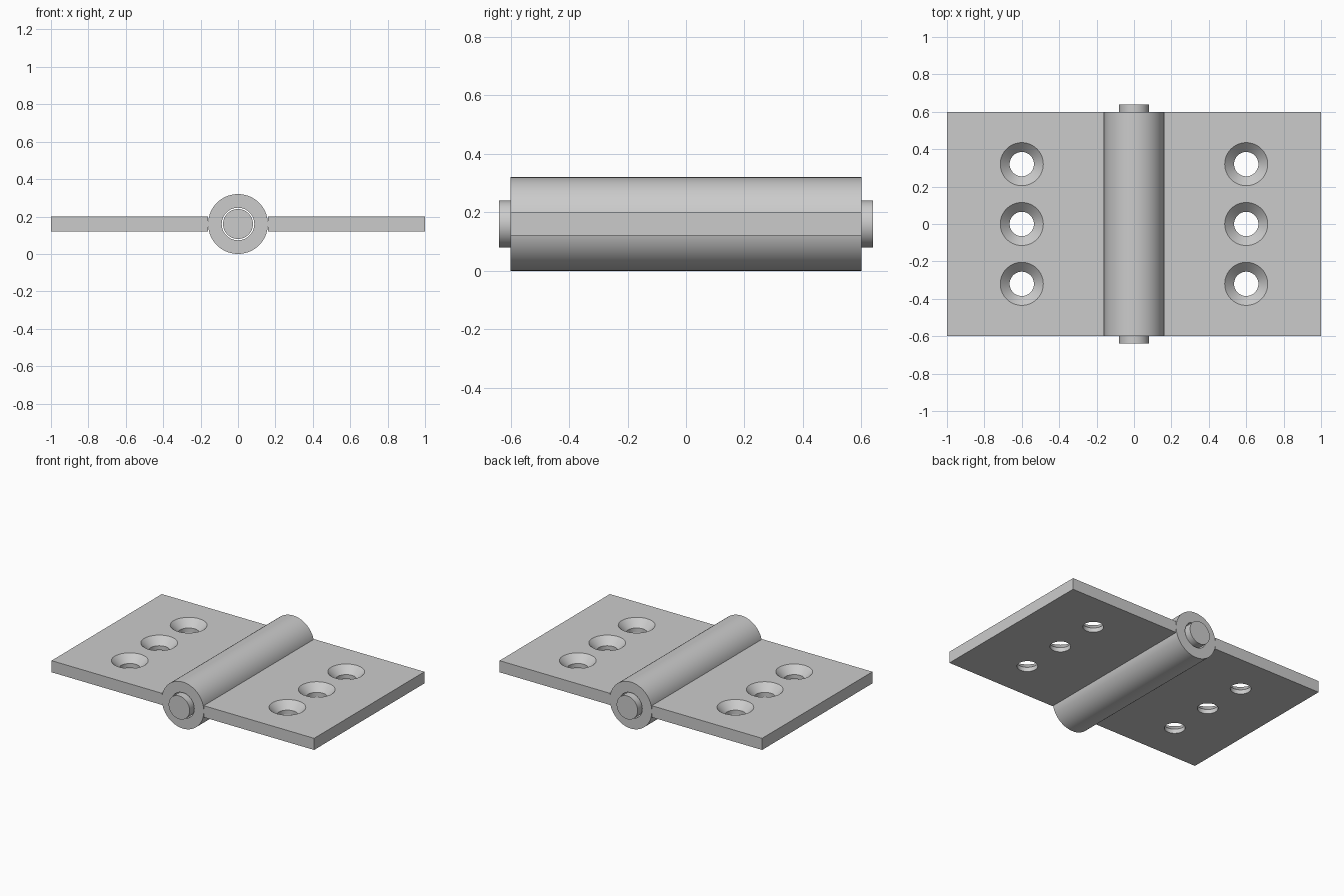
import bpy, bmesh, math
from mathutils import Matrix

cube = bpy.data.objects.get("Cube")
if cube:
    bpy.data.objects.remove(cube, do_unlink=True)

RADIUS, BORE, PIN = 0.16, 0.087, 0.08      # barrel, bore and pin radii
HALF_LEN, PIN_HALF = 0.6, 0.64             # half lengths along y
LEAF_LOW, LEAF_TOP = 0.12, 0.20
HOLE, SINK, SINK_DEPTH = 0.065, 0.115, 0.05

steel = bpy.data.materials.new("grey_steel")
steel.use_nodes = True
color = (0.6, 0.6, 0.6, 1)
steel.diffuse_color = color
steel.node_tree.nodes["Principled BSDF"].inputs["Base Color"].default_value = color


def make_object(name, bm):
    bmesh.ops.recalc_face_normals(bm, faces=bm.faces)
    mesh = bpy.data.meshes.new(name)
    bm.to_mesh(mesh)
    bm.free()
    mesh.materials.append(steel)
    obj = bpy.data.objects.new(name, mesh)
    bpy.context.collection.objects.link(obj)
    return obj


def select_only(obj):
    bpy.ops.object.select_all(action="DESELECT")
    obj.select_set(True)
    bpy.context.view_layer.objects.active = obj


def smooth(obj):
    select_only(obj)
    bpy.ops.object.shade_smooth_by_angle(angle=math.radians(30))


def lathe(bm, profile, matrix, closed=False, segments=64):
    """Spin (radius, height) points round the z axis, then place the result."""
    rings = []
    for r, h in profile:
        rings.append([bm.verts.new(matrix @ Matrix.Rotation(math.tau * i / segments, 4, "Z")
                                   @ Matrix.Translation((r, 0, h)).to_translation())
                      for i in range(segments)])
    pairs = list(zip(rings, rings[1:]))
    if closed:
        pairs.append((rings[-1], rings[0]))
    else:
        bm.faces.new(rings[0])
        bm.faces.new(rings[-1])
    for a, b in pairs:
        for i in range(segments):
            j = (i + 1) % segments
            bm.faces.new((a[i], a[j], b[j], b[i]))


# Axis of the hinge, running front to back
axis = Matrix.Translation((0, 0, RADIUS)) @ Matrix.Rotation(math.pi / 2, 4, "X")

# Hollow barrel
bm = bmesh.new()
lathe(bm, [(RADIUS, -HALF_LEN), (RADIUS, HALF_LEN), (BORE, HALF_LEN), (BORE, -HALF_LEN)],
      axis, closed=True)
smooth(make_object("barrel", bm))

# Pin through the barrel
bm = bmesh.new()
lathe(bm, [(PIN, -PIN_HALF), (PIN, PIN_HALF)], axis)
smooth(make_object("hinge_pin", bm))

# Two leaves with three countersunk screw holes each
for name, side in (("left_leaf", 1), ("right_leaf", -1)):
    bm = bmesh.new()
    size = (1 - RADIUS, 2 * HALF_LEN, LEAF_TOP - LEAF_LOW)
    centre = (side * (1 + RADIUS) / 2, 0, (LEAF_LOW + LEAF_TOP) / 2)
    bmesh.ops.create_cube(bm, size=1,
                          matrix=Matrix.Translation(centre) @ Matrix.Diagonal((*size, 1)))
    leaf = make_object(name, bm)

    bm = bmesh.new()
    over = 0.02
    for y in (-0.32, 0, 0.32):
        lathe(bm, [(HOLE, LEAF_LOW - over), (HOLE, LEAF_TOP - SINK_DEPTH),
                   (SINK, LEAF_TOP), (SINK, LEAF_TOP + over)],
              Matrix.Translation((side * 0.6, y, 0)))
    cutter = make_object("screw_hole_cutter", bm)
    cutter.hide_render = True

    cut = leaf.modifiers.new("screw_holes", "BOOLEAN")
    cut.operation = "DIFFERENCE"
    cut.solver = "EXACT"
    cut.object = cutter
    select_only(leaf)
    bpy.ops.object.modifier_apply(modifier=cut.name)
    bpy.data.objects.remove(cutter, do_unlink=True)
    smooth(leaf)
